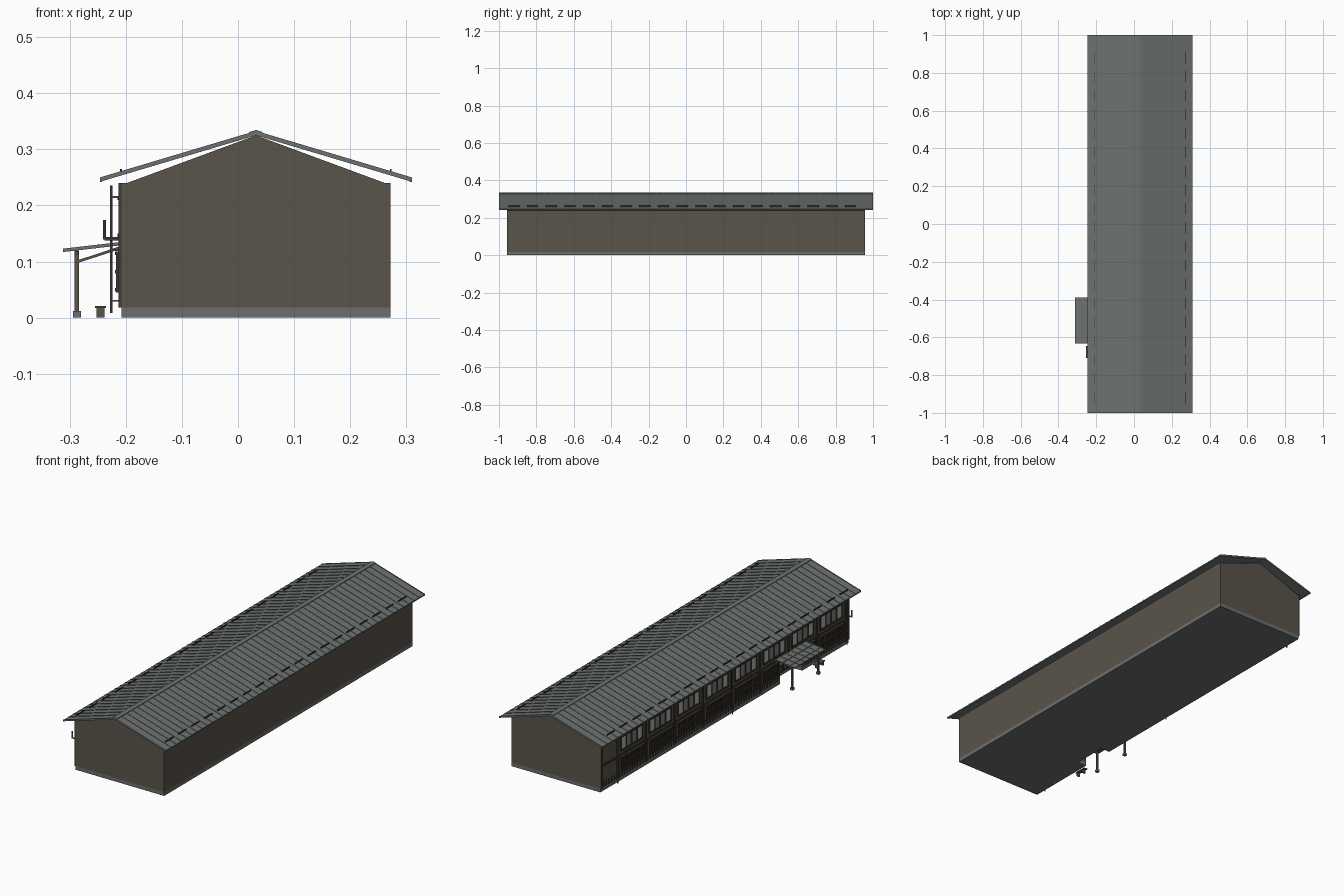
import bpy, bmesh, math
from mathutils import Vector

if "Cube" in bpy.data.objects:
    bpy.data.objects.remove(bpy.data.objects["Cube"])


def material(name, rgb):
    m = bpy.data.materials.new(name)
    m.diffuse_color = (*rgb, 1)
    m.use_nodes = True
    m.node_tree.nodes["Principled BSDF"].inputs["Base Color"].default_value = m.diffuse_color
    return m


ROOF = material("grey_roof", (0.150, 0.168, 0.162))
STONE = material("grey_stone", (0.145, 0.156, 0.155))
WALL = material("brown_wall", (0.102, 0.089, 0.067))
WOOD = material("dark_wood", (0.050, 0.041, 0.030))
METAL = material("dark_metal", (0.035, 0.040, 0.042))
PIPE = material("grey_pipe", (0.12, 0.125, 0.12))
PALE = material("pale_pane", (0.46, 0.46, 0.41))
GLASS = material("grey_glass", (0.20, 0.22, 0.215))


class Part:
    """Collects simple solids into one object."""
    def __init__(self, name, mat):
        self.name, self.mat, self.bm = name, mat, bmesh.new()

    def prism(self, pts, y0, y1):
        # (x, z) profile stretched along y
        a = [self.bm.verts.new((x, y0, z)) for x, z in pts]
        b = [self.bm.verts.new((x, y1, z)) for x, z in pts]
        n = len(pts)
        self.bm.faces.new(a)
        self.bm.faces.new(b[::-1])
        for i in range(n):
            j = (i + 1) % n
            self.bm.faces.new((a[i], b[i], b[j], a[j]))
        return self

    def box(self, x0, x1, y0, y1, z0, z1):
        return self.prism([(x0, z0), (x1, z0), (x1, z1), (x0, z1)], y0, y1)

    def tube(self, p, q, r, n=8):
        p, q = Vector(p), Vector(q)
        d = q - p
        rot = d.to_track_quat('Z', 'Y')
        ring = [rot @ Vector((r * math.cos(2 * math.pi * i / n), r * math.sin(2 * math.pi * i / n), 0))
                for i in range(n)]
        a = [self.bm.verts.new(p + v) for v in ring]
        b = [self.bm.verts.new(q + v) for v in ring]
        self.bm.faces.new(a[::-1])
        self.bm.faces.new(b)
        for i in range(n):
            j = (i + 1) % n
            self.bm.faces.new((a[i], a[j], b[j], b[i]))
        return self

    def done(self):
        bmesh.ops.recalc_face_normals(self.bm, faces=self.bm.faces)
        me = bpy.data.meshes.new(self.name)
        self.bm.to_mesh(me)
        self.bm.free()
        me.materials.append(self.mat)
        ob = bpy.data.objects.new(self.name, me)
        bpy.context.collection.objects.link(ob)
        return ob


X0, X1, Y = -0.208, 0.272, 0.958          # wall extents
DOOR0, DOOR1, DEEP = -0.60, -0.43, -0.16  # entrance recess

# Foundation and gabled body, split around the entrance recess
base = Part("foundation", STONE)
body = Part("wall_body", WALL)
for y0, y1, left in ((-Y, DOOR0, X0), (DOOR0, DOOR1, DEEP), (DOOR1, Y, X0)):
    base.box(left, X1, y0, y1, 0, 0.018)
    body.box(left, X1, y0, y1, 0.018, 0.116)
body.prism([(X0, 0.116), (X1, 0.116), (X1, 0.24), (0.262, 0.24),
            (0.032, 0.325), (-0.198, 0.24), (X0, 0.24)], -Y, Y)
base.done()
body.done()

# Main roof: two thin slopes with raised seams
RX, RZ, EZ, HALF = 0.032, 0.331, 0.248, 0.278


def slope_z(d):
    return RZ - (RZ - EZ) * d / HALF


roof = Part("roof_slopes", ROOF)
seams = Part("roof_seams", ROOF)
guards = Part("snow_guards", METAL)
for s in (-1, 1):
    e = RX + s * HALF
    roof.prism([(RX, RZ), (e, EZ), (e, EZ - 0.005), (e - s * 0.006, EZ - 0.004), (RX, RZ - 0.006)], -1, 1)
    for i in range(51):
        y = -0.998 + i * 1.996 / 50
        seams.prism([(RX, RZ), (RX, RZ + 0.002), (e, EZ + 0.002), (e, EZ)], y - 0.002, y + 0.002)
    g = 0.240
    for i in range(19):
        y = -0.95 + i * 0.1
        guards.prism([(RX + s * (g - 0.001), slope_z(g) - 0.001), (RX + s * (g + 0.002), slope_z(g) - 0.001),
                      (RX + s * (g + 0.002), slope_z(g) + 0.006), (RX + s * (g - 0.001), slope_z(g) + 0.006)],
                     y, y + 0.06)
roof.done()
seams.done()
guards.done()
Part("ridge_cap", ROOF).prism([(RX - 0.012, RZ - 0.003), (RX - 0.012, RZ), (RX, RZ + 0.0035),
                               (RX + 0.012, RZ), (RX + 0.012, RZ - 0.003)], -1, 1).done()
eaves = Part("eave_gutters", ROOF)
for s in (-1, 1):
    e = RX + s * HALF
    eaves.box(min(e, e - s * 0.004), max(e, e - s * 0.004), -1, 1, EZ - 0.006, EZ)
eaves.done()

# Long facade: posts and rails
posts = Part("facade_posts", WOOD)
rails = Part("facade_rails", WOOD)
edges = [0.83 - 0.22 * i for i in range(9)]
for y in edges + [0.953, -0.953]:
    low = 0.018
    if DOOR0 < y < DOOR1:
        low = 0.116
    posts.box(X0 - 0.005, X0 + 0.001, y - 0.005, y + 0.005, low, 0.24)
for z in (0.125, 0.233):
    rails.box(X0 - 0.004, X0 + 0.001, -Y, Y, z - 0.004, z + 0.004)
posts.done()
rails.done()

# Upper windows: frames and four panes in each bay
frames = Part("window_frames", WOOD)
pale = Part("window_pale_panes", PALE)
glass = Part("window_glass_panes", GLASS)
lattice = Part("lower_lattice", WOOD)
low_glass = Part("lower_glass", GLASS)
for i in range(8):
    c = 0.72 - 0.22 * i
    w = 0.082
    for z in (0.147, 0.213):
        frames.box(X0 - 0.007, X0, c - w - 0.004, c + w + 0.004, z - 0.003, z + 0.003)
    for k in range(5):
        y = c - w + k * w / 2
        frames.box(X0 - 0.005, X0, y - 0.003, y + 0.003, 0.147, 0.213)
    for k in range(4):
        y = c - w + k * w / 2
        (pale if k in (0, 3) else glass).box(X0 - 0.002, X0, y, y + w / 2, 0.147, 0.213)
    # Lower lattice screens, left out at the entrance
    for k in range(15):
        y = c - 0.091 + k * 0.013
        if DOOR0 - 0.02 < y < DOOR1 + 0.02:
            continue
        lattice.box(X0 - 0.009, X0, y - 0.0025, y + 0.0025, 0.045, 0.118)
        if k < 14:
            low_glass.box(X0 - 0.001, X0, y, y + 0.013, 0.05, 0.113) if k % 7 == 3 else None
            for z in (0.05, 0.082, 0.115):
                lattice.box(X0 - 0.011, X0, y - 0.002, y + 0.015, z - 0.003, z + 0.003)
for p in (frames, pale, glass, lattice, low_glass):
    p.done()

# Vertical boards at the foot of the facade
boards = Part("skirting_boards", WOOD)
for i in range(96):
    y = -Y + 0.01 + i * 0.02
    if not DOOR0 - 0.01 < y < DOOR1 + 0.01:
        boards.box(X0 - 0.003, X0, y - 0.002, y + 0.002, 0.018, 0.045)
boards.done()

# Entrance: sliding doors inside the recess
doors = Part("entrance_doors", WOOD)
panes = Part("entrance_panes", PALE)
for k in range(5):
    y = DOOR0 + 0.004 + k * (DOOR1 - DOOR0 - 0.008) / 4
    doors.box(DEEP - 0.006, DEEP, y - 0.004, y + 0.004, 0.018, 0.114)
for z in (0.022, 0.05, 0.11):
    doors.box(DEEP - 0.006, DEEP, DOOR0, DOOR1, z - 0.004, z + 0.004)
panes.box(DEEP - 0.002, DEEP, DOOR0 + 0.004, DOOR1 - 0.004, 0.05, 0.11)
doors.done()
panes.done()

# Entrance canopy with seams, posts, stone feet and struts
CY0, CY1 = -0.632, -0.39
canopy = Part("canopy_roof", ROOF)
canopy.prism([(-0.312, 0.117), (X0, 0.129), (X0, 0.133), (-0.312, 0.121)], CY0, CY1)
for i in range(7):
    y = CY0 + 0.003 + i * (CY1 - CY0 - 0.006) / 6
    canopy.prism([(-0.312, 0.121), (X0, 0.133), (X0, 0.135), (-0.312, 0.123)], y - 0.002, y + 0.002)
for x, z in ((-0.288, 0.123), (-0.248, 0.128)):
    canopy.box(x - 0.001, x + 0.001, CY0, CY1, z - 0.001, z + 0.003)
canopy.done()
cposts = Part("canopy_posts", WALL)
feet = Part("canopy_post_feet", STONE)
struts = Part("canopy_struts", WALL)
for y in (-0.612, -0.41):
    cposts.box(-0.291, -0.283, y - 0.004, y + 0.004, 0.012, 0.12)
    feet.box(-0.294, -0.280, y - 0.007, y + 0.007, 0, 0.012)
    struts.prism([(-0.284, 0.098), (X0, 0.123), (X0, 0.128), (-0.284, 0.103)], y - 0.003, y + 0.003)
struts.box(-0.290, -0.284, CY0 + 0.008, CY1 - 0.008, 0.113, 0.119)
for p in (cposts, feet, struts):
    p.done()

# Downpipes
down = Part("downpipes", PIPE)
for y in (0.85, -0.035, -0.92):
    down.tube((-0.226, y, 0.008), (-0.226, y, 0.236), 0.0025)
    for z in (0.03, 0.12, 0.215):
        down.box(-0.227, X0, y - 0.002, y + 0.002, z - 0.0015, z + 0.0015)
down.done()

# Stove pipe bent upward out of the wall
flue = Part("stove_pipe", PIPE)
flue.tube((X0, -0.94, 0.141), (-0.238, -0.94, 0.141), 0.003)
flue.tube((-0.238, -0.94, 0.139), (-0.238, -0.94, 0.174), 0.003)
flue.done()

# Small bench beside the entrance
bench = Part("bench", WALL)
bench.box(-0.255, -0.235, -0.71, -0.645, 0.017, 0.021)
for y in (-0.70, -0.66):
    bench.box(-0.252, -0.238, y - 0.004, y + 0.004, 0, 0.017)
bench.done()
